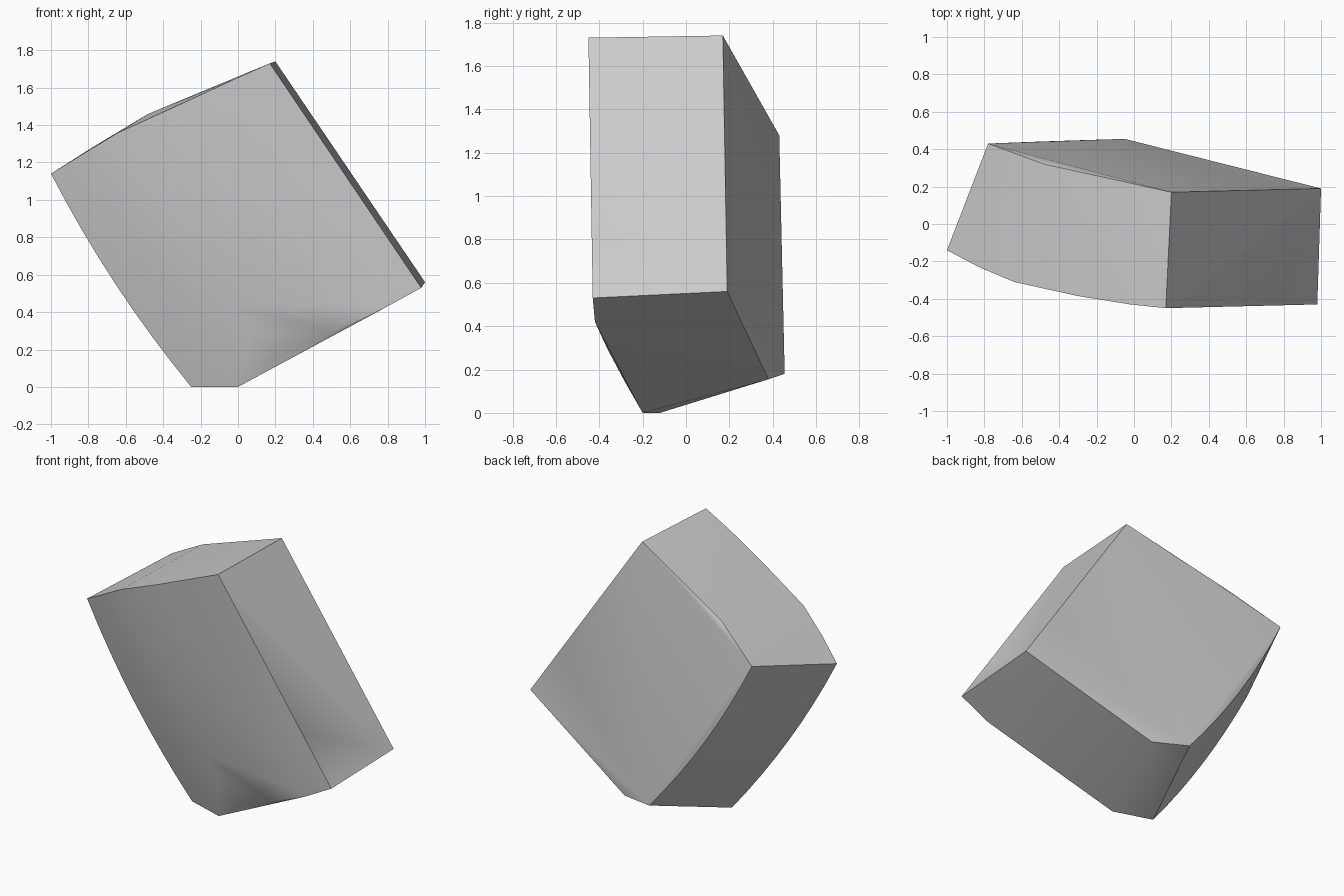
import bpy, bmesh
from mathutils import Vector

cube = bpy.data.objects.get("Cube")
if cube:
    bpy.data.objects.remove(cube, do_unlink=True)

# Single stone colour
stone = bpy.data.materials.new("light grey stone")
stone.use_nodes = True
grey = (0.6, 0.6, 0.6, 1)
stone.diffuse_color = grey
stone.node_tree.nodes["Principled BSDF"].inputs["Base Color"].default_value = grey

# Rails running from the upper end to the lower end, each with an outward bow
rails = [
    ((-1, -.14, 1.14), (-.25, -.12, 0), (-.03, -.01, -.02)),
    ((-.83, -.23, 1.245), (0, -.2, 0), (-.025, -.015, -.015)),
    ((-.64, -.31, 1.36), (.18, -.28, .14), (-.01, -.02, -.01)),
    ((-.3, -.385, 1.515), (.5, -.36, .29), (0, -.015, 0)),
    ((-.02, -.43, 1.645), (.78, -.42, .42), (0, -.005, 0)),
    ((.17, -.45, 1.73), (.98, -.43, .53), (0, 0, 0)),
    ((.2, .17, 1.74), (1, .19, .56), (0, 0, 0)),
    ((-.48, .32, 1.46), (.18, .38, .155), (0, 0, 0)),
    ((-.78, .43, 1.28), (-.05, .455, .18), (-.035, 0, -.025)),
]


def rail_points(top, bottom, bow, steps=8):
    top, bottom, bow = Vector(top), Vector(bottom), Vector(bow)
    for i in range(steps + 1):
        t = i / steps
        yield top.lerp(bottom, t) + bow * 4 * t * (1 - t)


# Skin the rails with a convex shell
bm = bmesh.new()
for rail in rails:
    for point in rail_points(*rail):
        bm.verts.new(point)
hull = bmesh.ops.convex_hull(bm, input=bm.verts[:])
inside = {g for g in hull["geom_interior"] + hull["geom_unused"]
          if isinstance(g, bmesh.types.BMVert)}
bmesh.ops.delete(bm, geom=list(inside), context='VERTS')
bmesh.ops.recalc_face_normals(bm, faces=bm.faces[:])

mesh = bpy.data.meshes.new("stone_block")
bm.to_mesh(mesh)
bm.free()
mesh.materials.append(stone)
block = bpy.data.objects.new("stone_block", mesh)
bpy.context.collection.objects.link(block)

# Smooth the bowed faces and keep the block's edges crisp
bpy.ops.object.select_all(action='DESELECT')
block.select_set(True)
bpy.context.view_layer.objects.active = block
bpy.ops.object.shade_smooth_by_angle(angle=0.6)
